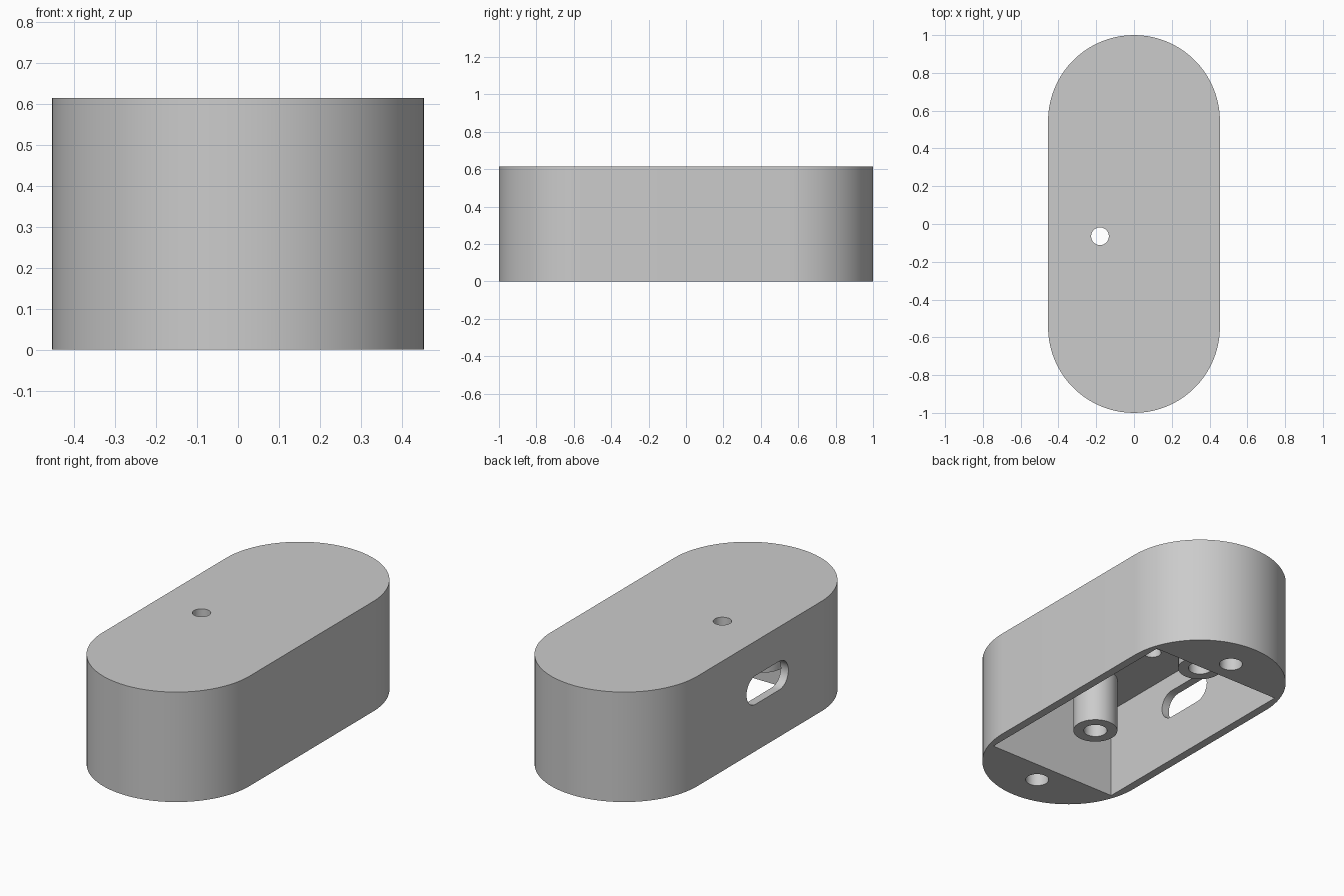
import bpy, bmesh, math
from mathutils import Matrix

cube = bpy.data.objects.get("Cube")
if cube:
    bpy.data.objects.remove(cube, do_unlink=True)

HEIGHT, RADIUS, STRAIGHT = 0.615, 0.455, 0.545
CEILING = 0.52
POST_X, POST_YS, POST_BOTTOM = -0.135, (-0.48, 0.385), 0.21

grey = bpy.data.materials.new("plain_grey")
grey.use_nodes = True
colour = (0.6, 0.6, 0.6, 1)
grey.diffuse_color = colour
grey.node_tree.nodes["Principled BSDF"].inputs["Base Color"].default_value = colour


def prism(name, outline, z0, z1, matrix=Matrix()):
    """Extrude a flat outline from z0 to z1, then place it with a matrix."""
    bm = bmesh.new()
    face = bm.faces.new([bm.verts.new((x, y, z0)) for x, y in outline])
    out = bmesh.ops.extrude_face_region(bm, geom=[face])
    verts = [v for v in out["geom"] if isinstance(v, bmesh.types.BMVert)]
    bmesh.ops.translate(bm, verts=verts, vec=(0, 0, z1 - z0))
    bmesh.ops.transform(bm, matrix=matrix, verts=bm.verts)
    bmesh.ops.recalc_face_normals(bm, faces=bm.faces)
    mesh = bpy.data.meshes.new(name)
    bm.to_mesh(mesh)
    bm.free()
    mesh.materials.append(grey)
    obj = bpy.data.objects.new(name, mesh)
    bpy.context.collection.objects.link(obj)
    return obj


def stadium(radius, half, steps=40):
    """Rounded-end outline, long along y."""
    points = []
    for start, cy in ((0, half), (math.pi, -half)):
        for i in range(steps + 1):
            a = start + math.pi * i / steps
            points.append((radius * math.cos(a), cy + radius * math.sin(a)))
    return points


def circle(radius, cx=0, cy=0, steps=40):
    angles = [math.tau * i / steps for i in range(steps)]
    return [(cx + radius * math.cos(a), cy + radius * math.sin(a)) for a in angles]


def cut(target, cutter):
    cutter.hide_render = True
    mod = target.modifiers.new("cut", "BOOLEAN")
    mod.operation, mod.solver, mod.object = "DIFFERENCE", "EXACT", cutter
    bpy.context.view_layer.objects.active = target
    bpy.ops.object.modifier_apply(modifier=mod.name)
    bpy.data.objects.remove(cutter, do_unlink=True)


# Outer case, open underneath
case = prism("case", stadium(RADIUS, STRAIGHT), 0, HEIGHT)
hx, hy = 0.408, 0.675
cut(case, prism("cavity", [(-hx, -hy), (hx, -hy), (hx, hy), (-hx, hy)], -0.1, CEILING))

# Blind screw holes in the solid ends
for y in (-0.8, 0.8):
    cut(case, prism("end_hole", circle(0.061, 0, y), -0.1, 0.5))

# Small hole through the top
cut(case, prism("top_hole", circle(0.047, -0.18, -0.065), 0.4, 0.8))

# Rounded slot through one long wall
place = Matrix.Translation((-RADIUS, -0.07, 0.342)) @ Matrix.Rotation(math.pi / 2, 4, "Y")
cut(case, prism("side_slot", stadium(0.08, 0.105, 20), -0.1, 0.1, place))

# Hollow posts hanging from the ceiling
parts = [case]
for name, y in zip(("front_post", "back_post"), POST_YS):
    post = prism(name, circle(0.117, POST_X, y), POST_BOTTOM, CEILING + 0.005)
    cut(post, prism("post_hole", circle(0.062, POST_X, y), 0, CEILING - 0.01))
    parts.append(post)

# Smooth curved walls with crisp rims
for obj in parts:
    bpy.ops.object.select_all(action="DESELECT")
    obj.select_set(True)
    bpy.context.view_layer.objects.active = obj
    bpy.ops.object.shade_smooth_by_angle(angle=math.radians(30))
